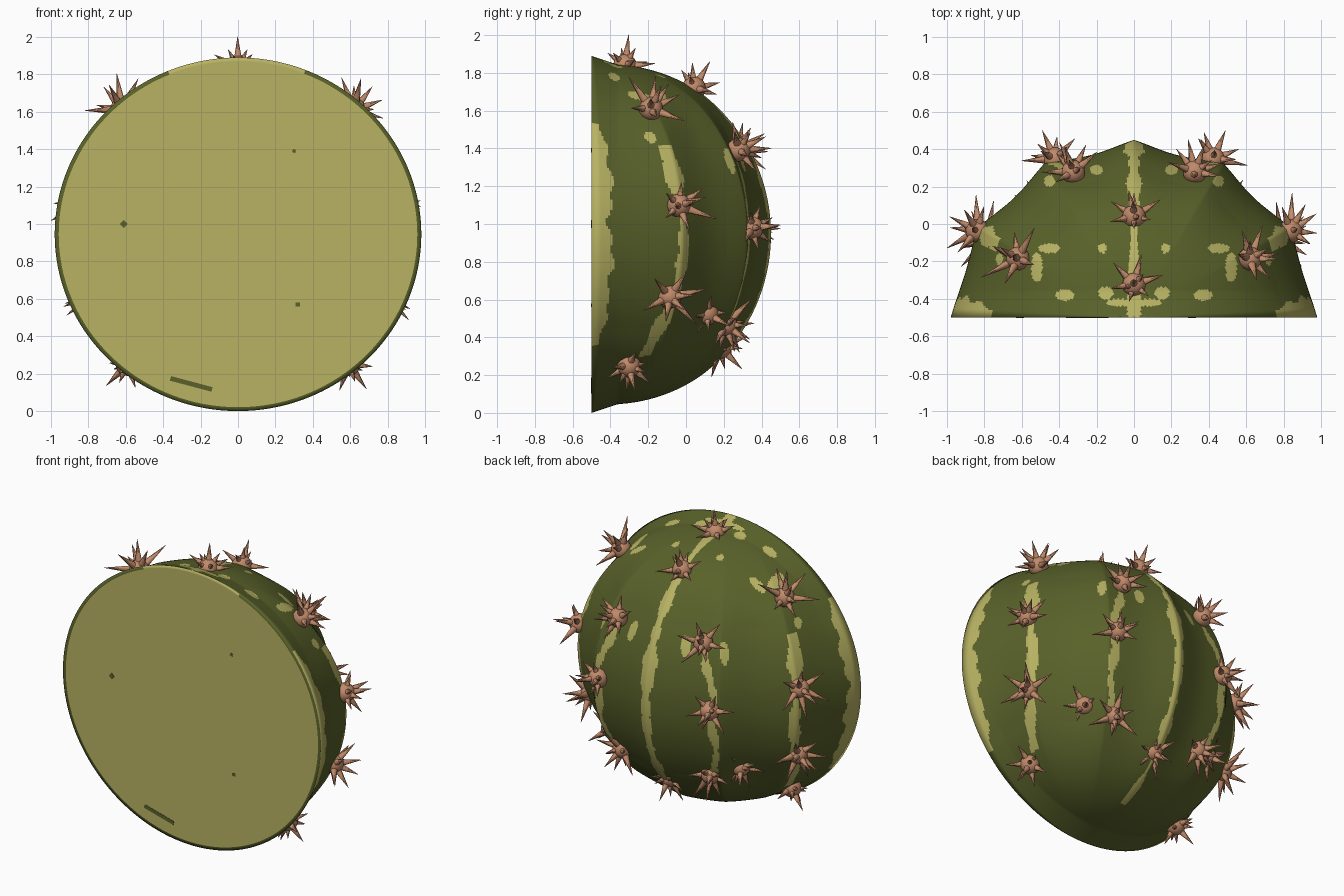
import bpy, bmesh, random
from math import sin, cos, pi, radians, degrees, atan2, hypot
from mathutils import Vector, Matrix, Euler

if "Cube" in bpy.data.objects:
    bpy.data.objects.remove(bpy.data.objects["Cube"])
random.seed(4)


def material(name, colour):
    m = bpy.data.materials.new(name)
    m.use_nodes = True
    m.diffuse_color = (*colour, 1)
    bsdf = next(n for n in m.node_tree.nodes if n.type == "BSDF_PRINCIPLED")
    bsdf.inputs["Base Color"].default_value = (*colour, 1)
    bsdf.inputs["Roughness"].default_value = 0.9
    return m


DARK = material("dark green skin", (0.1, 0.12, 0.023))
LIGHT = material("pale green flesh", (0.48, 0.45, 0.125))
BROWN = material("brown spines", (0.53, 0.255, 0.145))
MID, HALF = 0.945, 0.945          # centre height and half height
FACE_Y = -0.5


def finish(bm, name, mats):
    me = bpy.data.meshes.new(name)
    bm.to_mesh(me)
    bm.free()
    for m in mats:
        me.materials.append(m)
    ob = bpy.data.objects.new(name, me)
    bpy.context.collection.objects.link(ob)
    return ob


def skin(az, lat):
    """Point on the half ball: ribs every 30 degrees, top and bottom flared at the rim."""
    valley = sin(abs((az + 15) % 30 - 15) / 15 * pi / 2)
    depth = 0.04 if min(az, 180 - az) < 30 else 0.055
    depth *= min(1, 2.2 * (1 - abs(sin(lat))))
    a = radians(az)
    r = (0.98 - 0.03 * sin(a)) * (1 - depth * valley) * cos(lat)
    back = r * sin(a)
    flare = 0.05 * min(1, back / 0.14) * max(0, 1 - back / 0.6)
    return Vector((r * cos(a), FACE_Y + back, MID + HALF * sin(lat) * (1 - flare)))


# Pale patches near the top: x, y, half width, half depth
PATCHES = [(.17, -.13, .025, .025), (.45, -.13, .06, .025), (.52, -.23, .03, .08),
           (.37, -.38, .05, .03), (.15, -.37, .04, .035), (.2, .29, .035, .025),
           (.45, .23, .03, .03), (.72, -.19, .02, .03), (.08, -.42, .07, .02)]


def is_pale(p):
    x, y, z = abs(p.x), p.y, p.z
    az = degrees(atan2(y - FACE_Y, x))
    r = hypot(x, y - FACE_Y)
    wave = 0.007 * sin(17 * z) + 0.006 * sin(41 * z + 1)
    # centre stripe, widest at mid height and thin underneath
    bulge = 0.02 * max(0, 1 - abs(z - 1.15) / 0.25) - 0.012 * (z < 0.3)
    if x < 0.03 + wave + bulge and (z > 0.1 or y > -0.1):
        return True
    # side and back stripes
    bend = 30 - 20 * max(0, 0.6 - z) + 0.8 * sin(9 * z) - 12 * max(0, z - 1.25)
    width = 0.03 + wave + 0.025 * max(0, min(z - 1.15, 1.45 - z)) / 0.15
    if 0.3 < z < 1.42 and radians(abs(az - bend)) * r < width:
        return True
    bend = 62 + 12 * max(0, z - 1) + 0.7 * sin(16 * z)
    if 0.5 < z < 1.36 and radians(abs(az - bend)) * r < 0.024 + wave:
        return True
    # ragged stripe beside the cut face
    taper = min(1, (z - 0.3) * 4, (1.56 - z) * 8)
    if az < 6.2 * taper + 120 * wave * taper:
        return True
    return z > MID and any(hypot((x - a) / w, (y - b) / d) < 1 for a, b, w, d in PATCHES)


# Ribbed body with a flat cut face
bm = bmesh.new()
azimuths = [0] + [3 + 0.75 * i for i in range(233)] + [180]
ROWS = 200
lats = [-pi / 2 + pi * i / ROWS for i in range(ROWS + 1)]
grid = [[bm.verts.new(skin(az, lat)) for az in azimuths] for lat in lats]
for low, high in zip(grid, grid[1:]):
    for i in range(len(azimuths) - 1):
        f = bm.faces.new((low[i], low[i + 1], high[i + 1], high[i]))
        f.material_index = int(is_pale(f.calc_center_median()))

# Cut face: dark rim that fades out at the top, then pale flesh rings
rim = [row[0] for row in grid] + [row[-1] for row in reversed(grid[1:-1])]
centre = Vector((0, FACE_Y, MID))
outer = rim
for k, scale in enumerate((0.978, 0.6, 0.05)):
    inner = [bm.verts.new(centre + (v.co - centre) * scale) for v in rim]
    for i in range(len(rim)):
        j = (i + 1) % len(rim)
        f = bm.faces.new((outer[i], outer[j], inner[j], inner[i]))
        top = abs(outer[i].co.x) < 0.37 and outer[i].co.z > MID
        f.material_index = int(k > 0 or top)
    outer = inner
bm.faces.new(outer).material_index = 1
bmesh.ops.remove_doubles(bm, verts=bm.verts[:], dist=0.0002)
bmesh.ops.recalc_face_normals(bm, faces=bm.faces[:])
for f in bm.faces:
    f.smooth = True
finish(bm, "cactus_body", [DARK, LIGHT])

# Small dark marks on the cut face: x, z, length, height, tilt
for n, (x, z, w, h, tilt) in enumerate([(-.25, .145, .23, .025, .26), (-.61, 1, .03, .03, .8),
                                        (.3, 1.39, .018, .018, .3), (.32, .57, .025, .02, 0)]):
    bm = bmesh.new()
    bmesh.ops.create_cube(bm, size=1, matrix=Matrix.LocRotScale(
        Vector((x, FACE_Y, z)), Euler((0, tilt, 0)), Vector((w, 0.004, h))))
    finish(bm, f"face_mark_{n + 1}", [DARK])


def add_spine(bm, frame, tilt, turn, length):
    turned = frame @ Matrix.Rotation(turn, 4, "Z") @ Matrix.Rotation(tilt, 4, "Y")
    bmesh.ops.create_cone(bm, cap_ends=True, segments=7, radius1=0.03, radius2=0.001,
                          depth=length, matrix=turned @ Matrix.Translation((0, 0, length / 2)))


def spine_cluster(name, spot, reach):
    """Half-sunk ball on the skin with one upright spine and two rings of slanted ones."""
    out = (spot - centre).normalized()
    frame = Matrix.Translation(spot - out * 0.015) @ out.to_track_quat("Z", "Y").to_matrix().to_4x4()
    bm = bmesh.new()
    bmesh.ops.create_uvsphere(bm, u_segments=12, v_segments=8, radius=0.064, matrix=frame)
    add_spine(bm, frame, 0.08, random.uniform(0, 6), 0.168)
    for count, tilt, short, long in ((2, 0.65, 0.14, 0.2), (6, 1.2, 0.14, 0.24)):
        start = random.uniform(0, 6)
        for i in range(count):
            add_spine(bm, frame, tilt + random.uniform(-.15, .15),
                      start + 2 * pi * i / count, reach * random.uniform(short, long))
    ob = finish(bm, name, [BROWN])
    ob.select_set(True)
    bpy.context.view_layer.objects.active = ob
    bpy.ops.object.shade_smooth_by_angle(angle=radians(60))
    ob.select_set(False)


# Spine clusters: centre line, then mirrored pairs; the last number is the reach
bpy.ops.object.select_all(action="DESELECT")
for n, spot in enumerate([(0, -.32, 1.85), (0, .05, 1.73), (0, .19, .34)]):
    spine_cluster(f"centre_spines_{n + 1}", Vector(spot), 0.75)
PAIRS = [(.63, -.18, 1.62, 1), (.33, .29, 1.4, 0.9), (.85, -.03, 1.1, 0.9), (.43, .36, .98, 0.9),
         (.8, -.08, .61, 0.9), (.6, -.3, .24, 0.65), (.5, .12, .52, 0.7), (.34, .22, .46, 0.9)]
for side, label in ((1, "left"), (-1, "right")):
    for n, (x, y, z, reach) in enumerate(PAIRS):
        spine_cluster(f"{label}_spines_{n + 1}", Vector((side * x, y, z)), reach)
